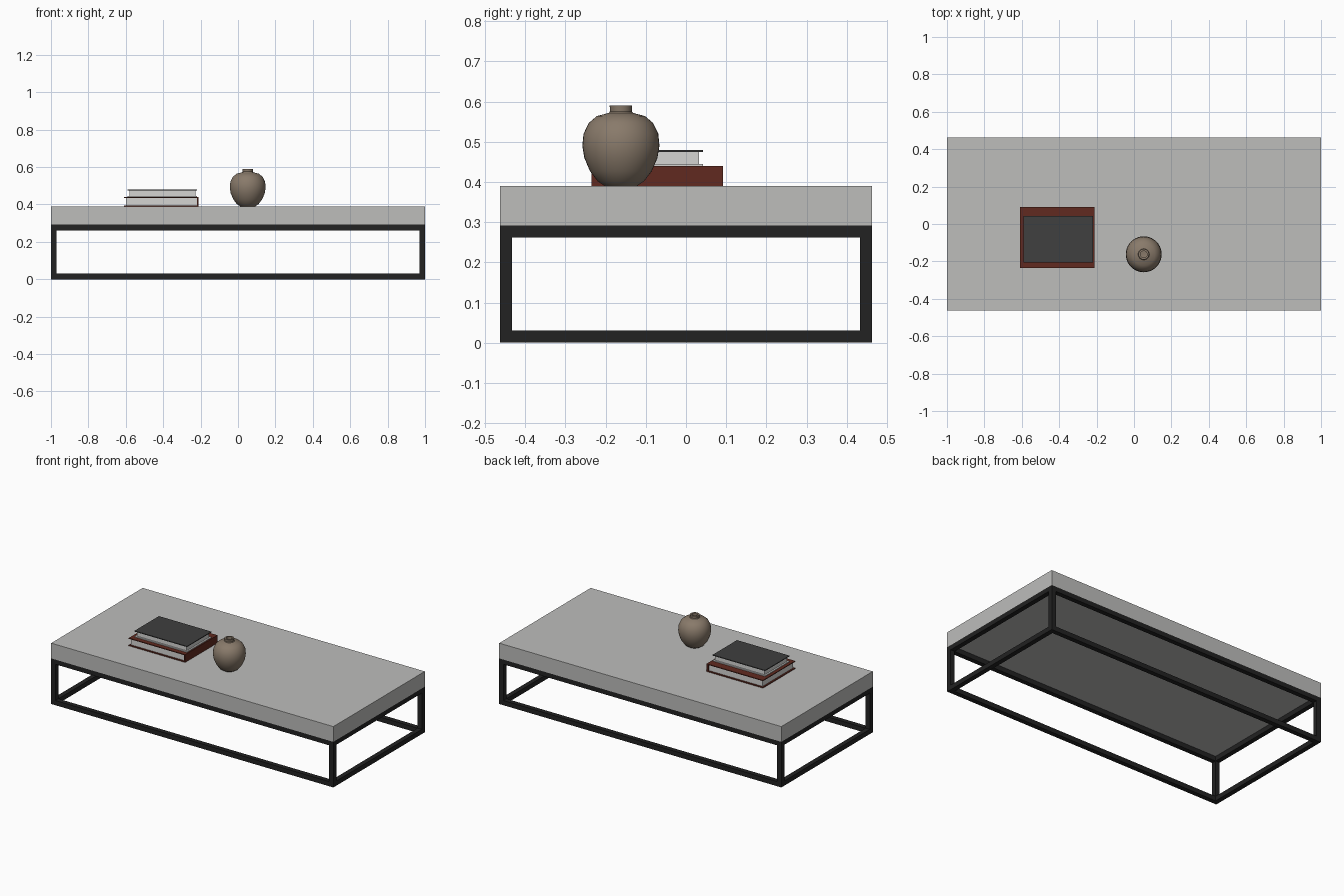
import bpy, bmesh
from mathutils import Vector

cube = bpy.data.objects.get("Cube")
if cube:
    bpy.data.objects.remove(cube, do_unlink=True)


def material(name, rgb):
    m = bpy.data.materials.new(name)
    m.use_nodes = True
    color = (*rgb, 1)
    m.diffuse_color = color
    bsdf = next(n for n in m.node_tree.nodes if n.type == 'BSDF_PRINCIPLED')
    bsdf.inputs["Base Color"].default_value = color
    return m


stone = material("stone grey", (0.51, 0.51, 0.5))
metal = material("black metal", (0.016, 0.016, 0.016))
paper = material("paper white", (0.66, 0.66, 0.65))
red = material("red cover", (0.12, 0.023, 0.014))
charcoal = material("charcoal cover", (0.05, 0.05, 0.05))
clay = material("brown clay", (0.25, 0.195, 0.145))


def finish(name, bm, mat):
    bmesh.ops.recalc_face_normals(bm, faces=bm.faces)
    mesh = bpy.data.meshes.new(name)
    bm.to_mesh(mesh)
    bm.free()
    mesh.materials.append(mat)
    obj = bpy.data.objects.new(name, mesh)
    bpy.context.collection.objects.link(obj)
    return obj


def box(name, low, high, mat):
    low, high = Vector(low), Vector(high)
    bm = bmesh.new()
    bmesh.ops.create_cube(bm, size=1)
    for v in bm.verts:
        v.co = (low + high) / 2 + v.co * (high - low)
    return finish(name, bm, mat)


# Table top
X, Y, TOP, UNDER, BAR = 1.0, 0.463, 0.39, 0.292, 0.03
box("table_top", (-X, -Y, UNDER), (X, Y, TOP), stone)

# Open box frame: four legs, upper and lower rails
for side, sx in (("left", 1), ("right", -1)):
    x0, x1 = sorted((sx * X, sx * (X - BAR)))
    for end, sy in (("front", -1), ("back", 1)):
        y0, y1 = sorted((sy * Y, sy * (Y - BAR)))
        box(f"{end}_{side}_leg", (x0, y0, 0), (x1, y1, UNDER), metal)
    for level, z in (("lower", 0), ("upper", UNDER - BAR)):
        box(f"{level}_{side}_rail", (x0, BAR - Y, z), (x1, Y - BAR, z + BAR), metal)
for end, sy in (("front", -1), ("back", 1)):
    y0, y1 = sorted((sy * Y, sy * (Y - BAR)))
    for level, z in (("lower", 0), ("upper", UNDER - BAR)):
        box(f"{level}_{end}_rail", (BAR - X, y0, z), (X - BAR, y1, z + BAR), metal)


# Books: pages set back between two covers, optional spine on the left
def book(name, x0, x1, y0, y1, z0, z1, mat, spine):
    t, inset = 0.005, 0.01
    box(name + "_bottom_cover", (x0, y0, z0), (x1, y1, z0 + t), mat if spine else paper)
    box(name + "_pages", (x0 + inset, y0 + inset, z0 + t),
        (x1 - inset, y1 - inset, z1 - t), paper)
    box(name + "_top_cover", (x0, y0, z1 - t), (x1, y1, z1), mat)
    if spine:
        box(name + "_spine", (x1 - inset, y0, z0 + t), (x1, y1, z1 - t), mat)


book("lower_book", -0.61, -0.21, -0.235, 0.092, TOP, 0.44, red, True)
book("upper_book", -0.59, -0.218, -0.205, 0.042, 0.44, 0.48, charcoal, False)

# Vase turned from a profile of radius and height
profile = [(0, 0), (0.04, 0), (0.058, 0.012), (0.077, 0.037), (0.091, 0.07),
           (0.096, 0.1), (0.093, 0.13), (0.08, 0.157), (0.06, 0.174),
           (0.03, 0.182), (0.027, 0.186), (0.028, 0.2), (0.018, 0.2),
           (0.018, 0.17), (0, 0.168)]
bm = bmesh.new()
verts = [bm.verts.new((r, 0, z)) for r, z in profile]
edges = [bm.edges.new(pair) for pair in zip(verts, verts[1:])]
bmesh.ops.spin(bm, geom=verts + edges, cent=(0, 0, 0), axis=(0, 0, 1),
               angle=6.2831853, steps=40)
bmesh.ops.remove_doubles(bm, verts=bm.verts, dist=0.0005)
vase = finish("vase", bm, clay)
vase.location = (0.052, -0.162, TOP)
bpy.context.view_layer.objects.active = vase
vase.select_set(True)
bpy.ops.object.shade_smooth_by_angle()
